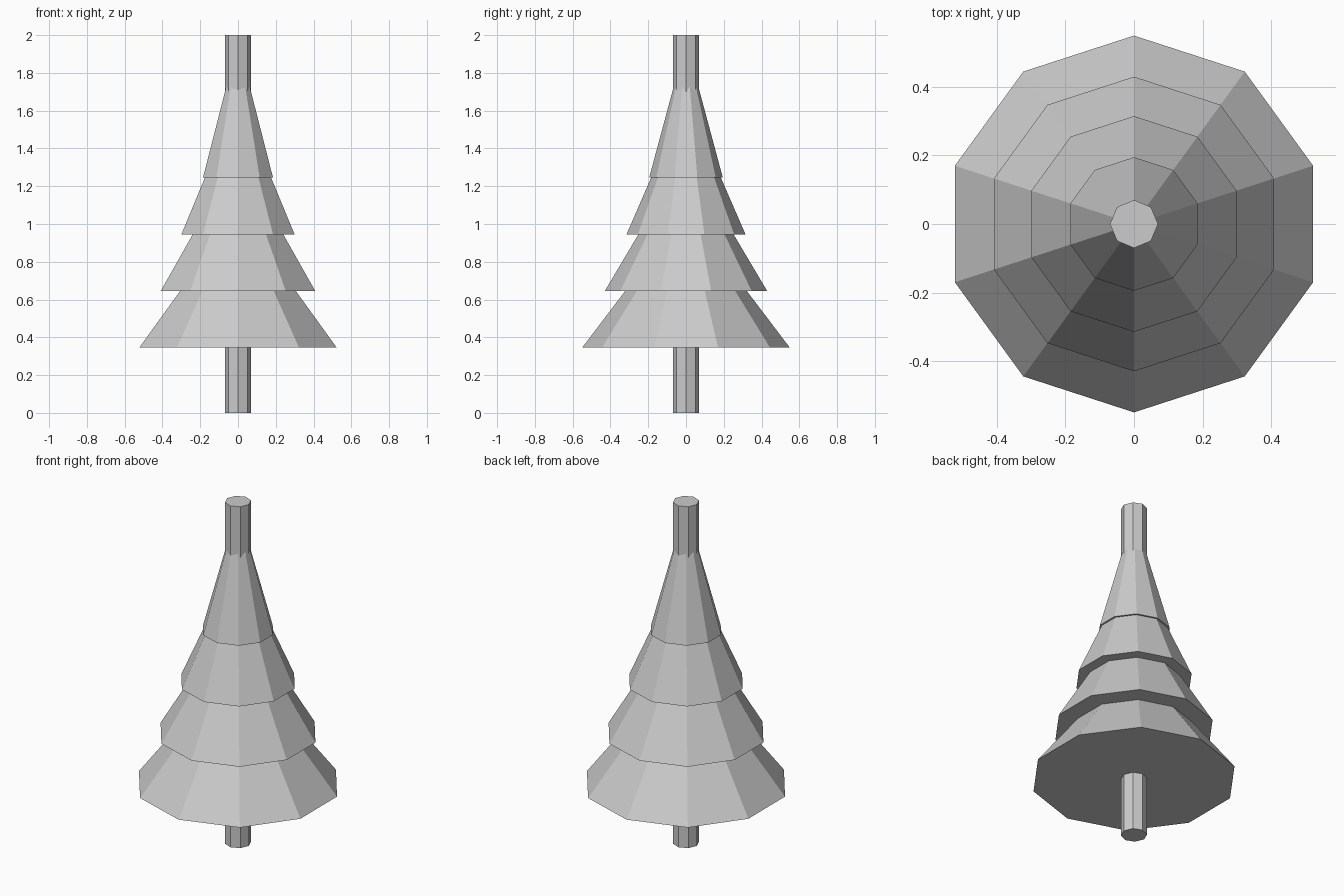
import bpy
import math

cube = bpy.data.objects.get("Cube")
if cube:
    bpy.data.objects.remove(cube, do_unlink=True)

# Single plain grey for the whole tree
GREY = (0.6, 0.6, 0.6, 1.0)
grey = bpy.data.materials.new("plain_grey")
grey.use_nodes = True
grey.diffuse_color = GREY
grey.node_tree.nodes["Principled BSDF"].inputs["Base Color"].default_value = GREY


def finish(name):
    obj = bpy.context.object
    obj.name = name
    obj.data.name = name
    obj.data.materials.append(grey)
    return obj


# Octagonal trunk running the full height
bpy.ops.mesh.primitive_cylinder_add(vertices=8, radius=0.07, depth=2.0,
                                    location=(0, 0, 1.0))
finish("trunk")

# Four ten-sided foliage cones, each narrower than the one below
CONE_HEIGHT = 0.725
tiers = [("bottom", 0.55), ("lower", 0.43), ("upper", 0.315), ("top", 0.195)]
for i, (label, radius) in enumerate(tiers):
    base = 0.345 + 0.3 * i
    bpy.ops.mesh.primitive_cone_add(vertices=10, radius1=radius, radius2=0,
                                    depth=CONE_HEIGHT,
                                    location=(0, 0, base + CONE_HEIGHT / 2))
    finish(label + "_foliage")
